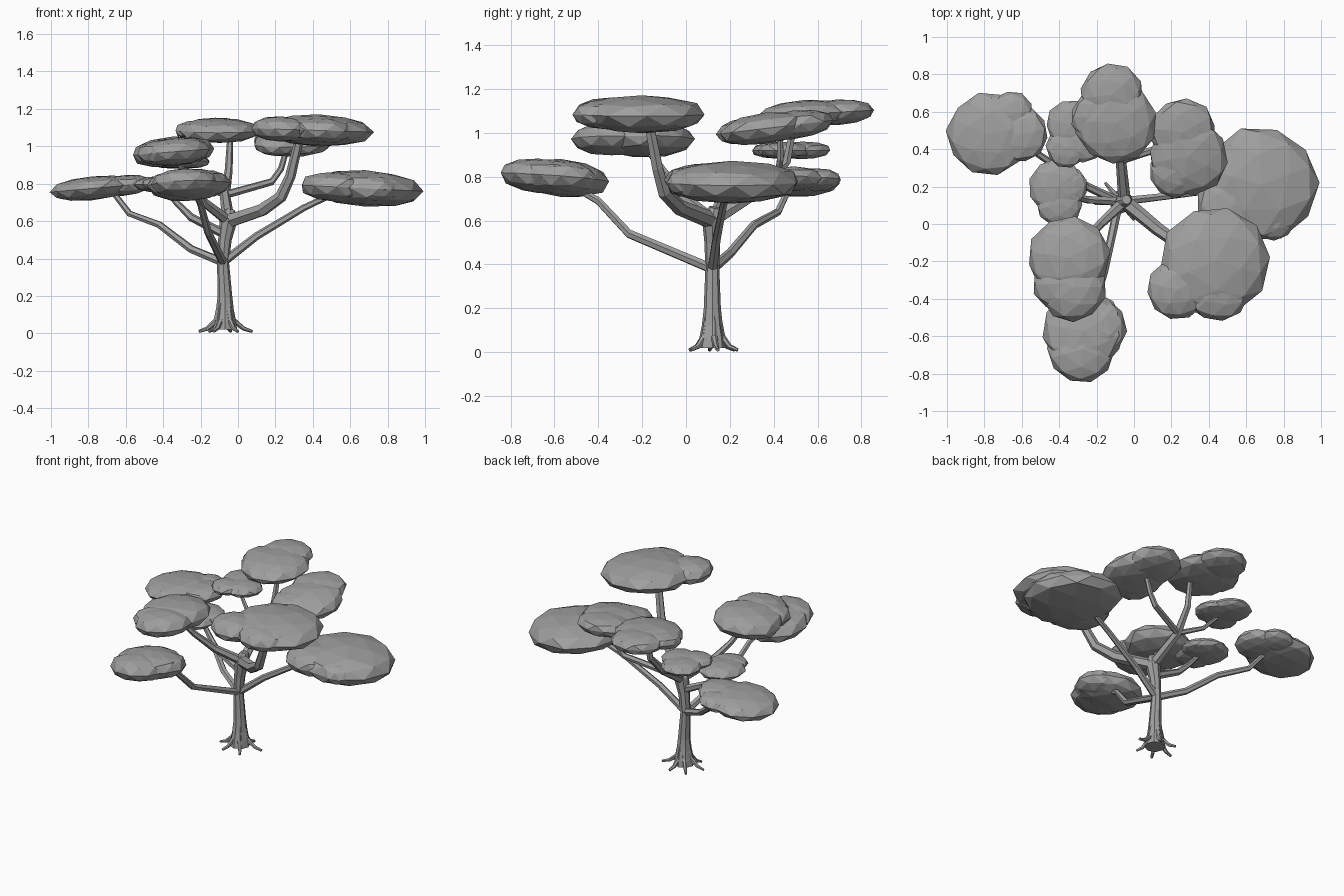
import bpy
import bmesh
import math
import random
from mathutils import Vector, Matrix

random.seed(4)

cube = bpy.data.objects.get("Cube")
if cube:
    bpy.data.objects.remove(cube, do_unlink=True)

grey = bpy.data.materials.new("plain grey")
grey.use_nodes = True
colour = (0.35, 0.35, 0.35, 1)
grey.diffuse_color = colour
grey.node_tree.nodes["Principled BSDF"].inputs["Base Color"].default_value = colour


def finish(bm, name):
    """Turn a bmesh into a flat shaded object."""
    bmesh.ops.recalc_face_normals(bm, faces=bm.faces)
    mesh = bpy.data.meshes.new(name)
    bm.to_mesh(mesh)
    bm.free()
    mesh.materials.append(grey)
    obj = bpy.data.objects.new(name, mesh)
    bpy.context.collection.objects.link(obj)
    return obj


def tube(name, path, radii, sides=6):
    """Tapered limb swept through the path points without twisting."""
    bm = bmesh.new()
    points = [Vector(p) for p in path]
    rings = []
    for i, point in enumerate(points):
        before = points[max(i - 1, 0)]
        after = points[min(i + 1, len(points) - 1)]
        turn = Vector((0, 0, 1)).rotation_difference(after - before)
        ring = []
        for k in range(sides):
            angle = math.tau * k / sides
            offset = Vector((math.cos(angle), math.sin(angle), 0)) * radii[i]
            ring.append(bm.verts.new(point + turn @ offset))
        rings.append(ring)
    for low, high in zip(rings, rings[1:]):
        for k in range(sides):
            n = (k + 1) % sides
            bm.faces.new((low[k], low[n], high[n], high[k]))
    bm.faces.new(rings[0])
    bm.faces.new(rings[-1])
    return finish(bm, name)


def limb(name, thick, thin, *path):
    """Limb whose radius falls evenly from thick to thin."""
    last = len(path) - 1
    return tube(name, path, [thick + (thin - thick) * i / last for i in range(last + 1)])


def clump(name, bottom, top, tilt, *lobes):
    """Flattened leaf pad made of overlapping faceted lobes (x, y, radius)."""
    bm = bmesh.new()
    middle, half = (bottom + top) / 2, (top - bottom) / 2
    cx, cy, biggest = lobes[0]
    for x, y, radius in lobes:
        spin = Matrix.Rotation(random.uniform(0, math.tau), 4, "Z")
        made = bmesh.ops.create_icosphere(bm, subdivisions=2, radius=1, matrix=spin)
        height = half * (0.55 + 0.45 * radius / biggest)
        for v in made["verts"]:
            v.co *= random.uniform(0.97, 1.04)
            rise = math.copysign(abs(v.co.z) ** 0.85, v.co.z)
            v.co = Vector((x + v.co.x * radius, y + v.co.y * radius, middle + rise * height))
            v.co.z += tilt[0] * (v.co.x - cx) + tilt[1] * (v.co.y - cy)
    return finish(bm, name)


# Trunk, swelling at the ground and at the upper fork
tube("trunk",
     [(-0.07, 0.12, 0.02), (-0.07, 0.12, 0.06), (-0.07, 0.12, 0.12), (-0.07, 0.12, 0.2),
      (-0.08, 0.12, 0.38), (-0.07, 0.12, 0.5), (-0.05, 0.12, 0.61), (-0.04, 0.13, 0.66)],
     [0.065, 0.06, 0.048, 0.039, 0.032, 0.036, 0.048, 0.025], 8)

# Roots spread around the foot of the trunk
for number, (angle, reach) in enumerate([(10, 0.15), (75, 0.12), (130, 0.13), (185, 0.14),
                                         (240, 0.12), (305, 0.12)]):
    out = Vector((math.cos(math.radians(angle)), math.sin(math.radians(angle)), 0))
    foot = Vector((-0.07, 0.12, 0))
    limb(f"root_{number + 1}", 0.02, 0.008,
         foot + out * 0.022 + Vector((0, 0, 0.16)),
         foot + out * 0.045 + Vector((0, 0, 0.07)),
         foot + out * reach * 0.68 + Vector((0, 0, 0.025)),
         foot + out * reach + Vector((0, 0, 0.01)))

# Low branches leaving the trunk
low_fork = (-0.08, 0.12, 0.38)
limb("front_branch", 0.024, 0.015, low_fork, (-0.16, -0.26, 0.54),
     (-0.2, -0.4, 0.69), (-0.24, -0.54, 0.77))
limb("far_right_branch", 0.024, 0.015, low_fork, (-0.25, 0.2, 0.45), (-0.42, 0.31, 0.58),
     (-0.58, 0.42, 0.64), (-0.68, 0.48, 0.77))
limb("left_branch", 0.024, 0.015, low_fork, (0.1, 0.14, 0.52), (0.35, 0.17, 0.67),
     (0.52, 0.2, 0.75))

# High branches leaving the upper fork
high_fork = (-0.05, 0.12, 0.6)
limb("main_branch", 0.04, 0.024, high_fork, (0.13, -0.03, 0.66), (0.23, -0.1, 0.73),
     (0.28, -0.13, 0.84), (0.33, -0.17, 1.05))
limb("front_right_branch", 0.03, 0.014, high_fork, (-0.18, 0, 0.7), (-0.27, -0.1, 0.82),
     (-0.34, -0.2, 0.96))
limb("right_branch", 0.026, 0.012, (-0.07, 0.12, 0.53), (-0.25, 0.13, 0.62),
     (-0.33, 0.15, 0.7), (-0.4, 0.17, 0.79))
back_fork = (-0.07, 0.34, 0.74)
limb("back_branch", 0.034, 0.015, high_fork, back_fork, (-0.05, 0.46, 0.87), (-0.04, 0.5, 1.08))
limb("back_left_branch", 0.022, 0.014, back_fork, (0.18, 0.42, 0.81),
     (0.23, 0.43, 0.88), (0.27, 0.43, 1.02))
limb("back_right_branch", 0.018, 0.01, back_fork, (-0.22, 0.41, 0.8), (-0.33, 0.46, 0.92))

# Leaf pads
clump("far_right_leaves", 0.71, 0.84, (0.09, 0), (-0.78, 0.48, 0.22), (-0.61, 0.48, 0.15),
      (-0.66, 0.59, 0.12))
clump("back_right_leaves", 0.88, 0.96, (0, 0), (-0.34, 0.53, 0.13), (-0.36, 0.41, 0.11),
      (-0.27, 0.45, 0.12))
clump("right_leaves", 0.75, 0.84, (0, 0), (-0.41, 0.2, 0.15), (-0.4, 0.11, 0.12),
      (-0.36, 0.2, 0.11))
clump("front_right_leaves", 0.89, 1.05, (0.08, 0), (-0.35, -0.18, 0.22), (-0.33, -0.34, 0.18),
      (-0.39, -0.32, 0.15))
clump("front_leaves", 0.71, 0.88, (0.04, -0.08), (-0.27, -0.57, 0.22), (-0.28, -0.67, 0.18),
      (-0.21, -0.56, 0.17))
clump("back_leaves", 1.02, 1.15, (0, 0.06), (-0.1, 0.54, 0.22), (-0.12, 0.69, 0.17),
      (-0.2, 0.57, 0.14))
clump("back_left_leaves", 0.95, 1.09, (0, 0.12), (0.29, 0.36, 0.21), (0.26, 0.49, 0.18),
      (0.22, 0.28, 0.14))
clump("left_leaves", 0.68, 0.87, (-0.05, 0), (0.68, 0.21, 0.31), (0.53, 0.1, 0.2),
      (0.74, 0.04, 0.13))
clump("top_leaves", 1.0, 1.17, (-0.03, 0), (0.43, -0.2, 0.29), (0.23, -0.35, 0.16),
      (0.45, -0.35, 0.17))
